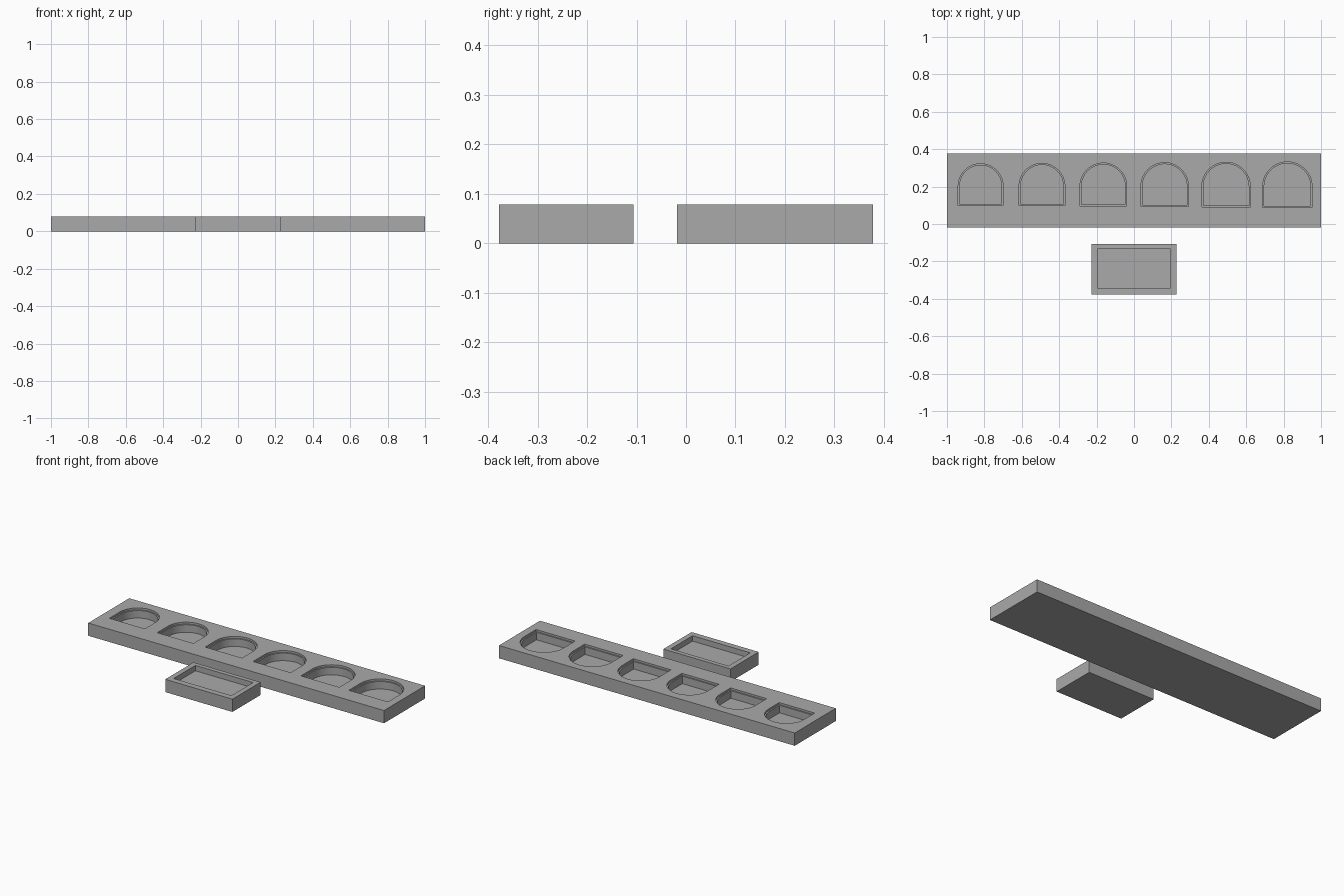
import bpy, bmesh, math

if "Cube" in bpy.data.objects:
    bpy.data.objects.remove(bpy.data.objects["Cube"], do_unlink=True)

HEIGHT = 0.078
POCKETS = 6
PITCH = 0.328

grey = bpy.data.materials.new("plain grey")
grey.use_nodes = True
colour = (0.4, 0.4, 0.4, 1)
grey.diffuse_color = colour
grey.node_tree.nodes["Principled BSDF"].inputs["Base Color"].default_value = colour


def prism(name, outline, z0, z1):
    """Extrude a closed outline between two heights."""
    bm = bmesh.new()
    base = bm.faces.new([bm.verts.new((x, y, z0)) for x, y in outline])
    top = bmesh.ops.extrude_face_region(bm, geom=[base])["geom"]
    verts = [v for v in top if isinstance(v, bmesh.types.BMVert)]
    bmesh.ops.translate(bm, verts=verts, vec=(0, 0, z1 - z0))
    bmesh.ops.recalc_face_normals(bm, faces=bm.faces)
    mesh = bpy.data.meshes.new(name)
    bm.to_mesh(mesh)
    bm.free()
    mesh.materials.append(grey)
    obj = bpy.data.objects.new(name, mesh)
    bpy.context.collection.objects.link(obj)
    return obj


def rectangle(x0, x1, y0, y1):
    return [(x0, y0), (x1, y0), (x1, y1), (x0, y1)]


def arch(cx, y0, y1, radius, steps=32):
    """Flat-bottomed outline with a half-round top."""
    arc = [(cx + radius * math.cos(math.pi * i / steps),
            y1 - radius + radius * math.sin(math.pi * i / steps))
           for i in range(steps + 1)]
    return [(cx - radius, y0), (cx + radius, y0)] + arc


def carve(body, outline, z_floor):
    """Cut a recess down to z_floor."""
    cutter = prism("cutter", outline, z_floor, HEIGHT + 0.05)
    cutter.hide_render = True
    mod = body.modifiers.new("recess", "BOOLEAN")
    mod.operation = "DIFFERENCE"
    mod.solver = "EXACT"
    mod.object = cutter
    bpy.context.view_layer.objects.active = body
    bpy.ops.object.modifier_apply(modifier=mod.name)
    bpy.data.objects.remove(cutter, do_unlink=True)


# Long tray with arched pockets that grow slightly from one end to the other
tray = prism("long_tray", rectangle(-1, 1, -0.018, 0.378), 0, HEIGHT)
for i in range(POCKETS):
    t = i / (POCKETS - 1)
    cx = (i - (POCKETS - 1) / 2) * PITCH
    radius = 0.12 + 0.012 * t
    front, back = 0.1 - 0.012 * t, 0.322 + 0.01 * t
    lip = 0.008
    carve(tray, arch(cx, front, back, radius), HEIGHT - 0.012)
    carve(tray, arch(cx, front + lip, back - lip, radius - lip), 0.02)

# Small separate tray with a shallow rectangular recess
small_tray = prism("small_tray", rectangle(-0.227, 0.227, -0.378, -0.106), 0, HEIGHT)
carve(small_tray, rectangle(-0.195, 0.195, -0.342, -0.133), 0.045)

# Smooth the curved pocket walls, keep the edges sharp
bpy.ops.object.select_all(action="DESELECT")
tray.select_set(True)
bpy.context.view_layer.objects.active = tray
bpy.ops.object.shade_smooth_by_angle(angle=math.radians(30))
